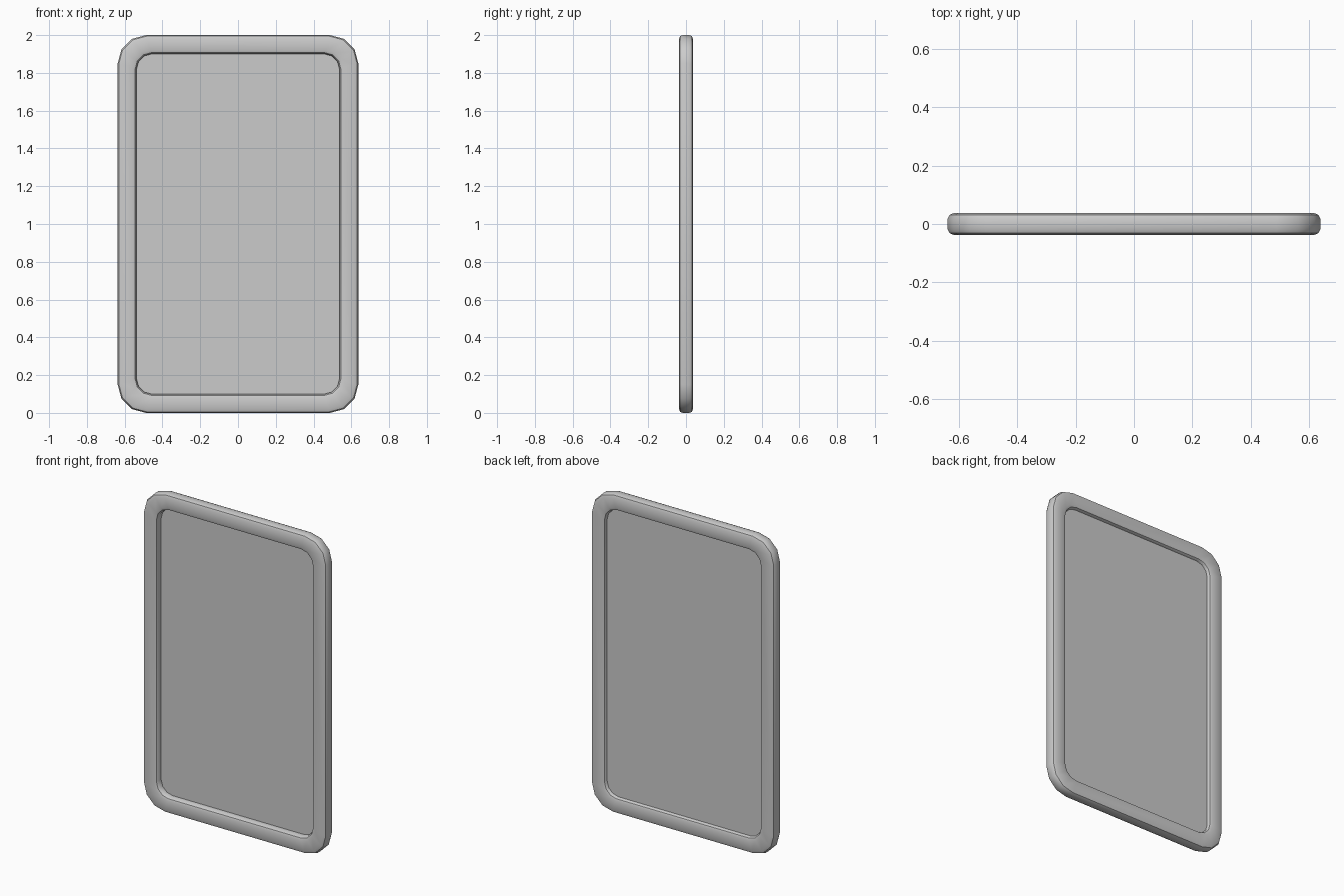
import bpy, bmesh, math

if "Cube" in bpy.data.objects:
    bpy.data.objects.remove(bpy.data.objects["Cube"])

HALF_W, HEIGHT = 0.637, 2.0
SEG = 3  # sides per rounded corner


def outline(inset):
    """Rounded rectangle in x/z, shrunk by inset, corners tightening inward."""
    r = 0.15 - 0.7 * inset
    w, h = HALF_W - inset - r, HEIGHT / 2 - inset - r
    pts = []
    for q, (sx, sz) in enumerate([(1, 1), (-1, 1), (-1, -1), (1, -1)]):
        for i in range(SEG + 1):
            a = math.pi / 2 * (q + i / SEG)
            pts.append((sx * w + r * math.cos(a), HEIGHT / 2 + sz * h + r * math.sin(a)))
    return pts


def loft(name, section, closed):
    """Sweep an (inset, y) section round the outline; cap the ends if open."""
    bm = bmesh.new()
    rings = [[bm.verts.new((x, y, z)) for x, z in outline(inset)] for inset, y in section]
    n = len(rings[0])
    for k in range(len(rings) if closed else len(rings) - 1):
        a, b = rings[k], rings[(k + 1) % len(rings)]
        for i in range(n):
            j = (i + 1) % n
            bm.faces.new((a[i], a[j], b[j], b[i]))
    if not closed:
        bm.faces.new(rings[0])
        bm.faces.new(rings[-1])
    bmesh.ops.recalc_face_normals(bm, faces=bm.faces)
    mesh = bpy.data.meshes.new(name)
    bm.to_mesh(mesh)
    bm.free()
    ob = bpy.data.objects.new(name, mesh)
    bpy.context.collection.objects.link(ob)
    bpy.ops.object.select_all(action='DESELECT')
    ob.select_set(True)
    bpy.context.view_layer.objects.active = ob
    bpy.ops.object.shade_smooth_by_angle(angle=math.radians(40))
    return ob


# Rounded border, soft on the front and back edges
front = [(0.0, -0.018), (0.006, -0.031), (0.02, -0.037),
         (0.08, -0.037), (0.093, -0.032), (0.1, -0.018)]
back = [(inset, -y) for inset, y in reversed(front)]
loft("frame", front + back, True)

# Thin recessed sheet, set towards the back
loft("panel", [(0.09, 0.005), (0.09, 0.015)], False)
